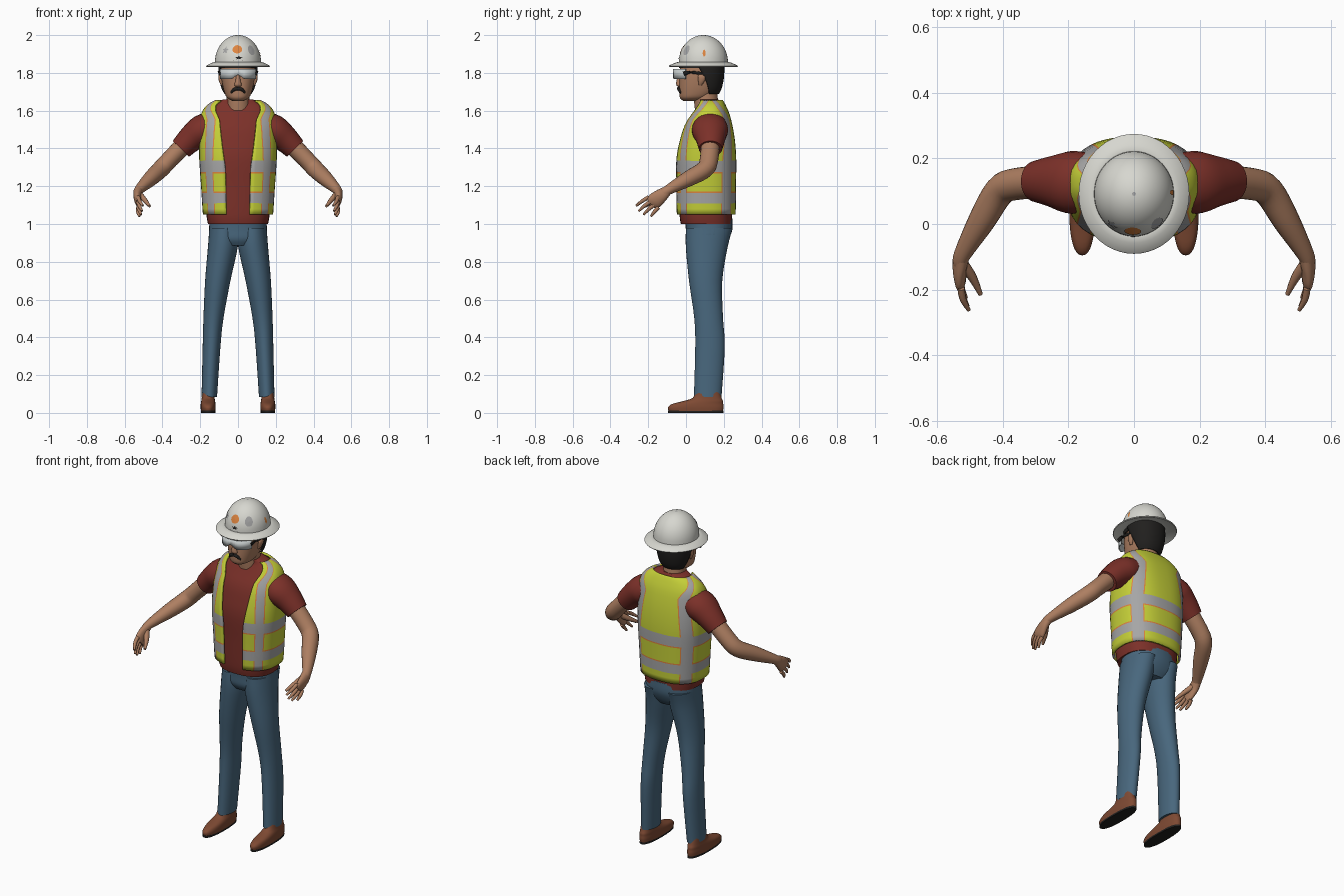
import bpy, bmesh, math
from mathutils import Vector

cube = bpy.data.objects.get("Cube")
if cube:
    bpy.data.objects.remove(cube)


def material(name, r, g, b):
    m = bpy.data.materials.new(name)
    m.use_nodes = True
    m.diffuse_color = (r, g, b, 1)
    m.node_tree.nodes["Principled BSDF"].inputs["Base Color"].default_value = (r, g, b, 1)
    return m


skin = material("skin", .42, .21, .12)
white = material("helmet_white", .68, .68, .63)
yellow = material("safety_yellow", .56, .63, .04)
grey = material("reflective_grey", .38, .38, .38)
orange = material("trim_orange", .72, .23, .05)
red = material("shirt_red", .2, .03, .022)
denim = material("denim_blue", .065, .135, .205)
leather = material("boot_brown", .21, .068, .033)
black = material("hair_black", .015, .014, .013)
lens = material("lens_pale", .58, .62, .62)

FULL = [i * 11.25 for i in range(32)]


def spline(keys, steps=4):
    """Smooth resampling of rows of numbers."""
    out = []
    for i in range(len(keys) - 1):
        a, b, c, d = (keys[min(max(i + k, 0), len(keys) - 1)] for k in (-1, 0, 1, 2))
        for s in range(steps):
            t = s / steps
            out.append([q + .5 * t * (r - p + t * (2*p - 5*q + 4*r - w + t * (3*q - 3*r + w - p)))
                        for p, q, r, w in zip(a, b, c, d)])
    return out + [list(keys[-1])]


def power(v, e):
    return math.copysign(abs(v) ** e, v)


def oval(x, y, z, rx, ry, angles=FULL, n=2):
    """Horizontal superellipse; angle 0 is the front, 90 the left."""
    return [Vector((x + rx * power(math.sin(math.radians(a)), 2 / n),
                    y - ry * power(math.cos(math.radians(a)), 2 / n), z)) for a in angles]


def loft(name, rings, mats, closed=True, mirror=False, thick=0, rule=None, sharp=50):
    bm = bmesh.new()
    rows = [[bm.verts.new(p) for p in ring] for ring in rings]
    n = len(rows[0])
    for i in range(len(rows) - 1):
        for j in range(n if closed else n - 1):
            k = (j + 1) % n
            f = bm.faces.new((rows[i][j], rows[i][k], rows[i + 1][k], rows[i + 1][j]))
            if rule:
                f.material_index = rule(i, j)
    if closed:
        bm.faces.new(rows[0])
        bm.faces.new(rows[-1])
    bmesh.ops.recalc_face_normals(bm, faces=bm.faces)
    me = bpy.data.meshes.new(name)
    bm.to_mesh(me)
    bm.free()
    for m in mats:
        me.materials.append(m)
    for p in me.polygons:
        p.use_smooth = True
    me.set_sharp_from_angle(angle=math.radians(sharp))
    ob = bpy.data.objects.new(name, me)
    bpy.context.collection.objects.link(ob)
    if mirror:
        ob.modifiers.new("Mirror", 'MIRROR')
    if thick:
        s = ob.modifiers.new("Solidify", 'SOLIDIFY')
        s.thickness, s.offset = thick, 0
    return ob


def tube(name, keys, mat, mirror=True, sides=16, steps=4):
    """Tube through rows of x, y, z and two radii."""
    rows = spline(keys, steps)
    pts = [Vector(r[:3]) for r in rows]
    rings = []
    for i, (p, r) in enumerate(zip(pts, rows)):
        t = (pts[min(i + 1, len(pts) - 1)] - pts[max(i - 1, 0)]).normalized()
        u = (Vector((0, 1, 0)) - t * t.y).normalized()
        v = t.cross(u)
        rings.append([p + u * r[3] * math.cos(a) + v * r[4] * math.sin(a)
                      for a in (math.tau * k / sides for k in range(sides))])
    return loft(name, rings, [mat], mirror=mirror)


# Torso sections: z, centre y, half width, half depth
TORSO = spline([(1.0, .108, .172, .148), (1.05, .105, .18, .152), (1.2, .105, .19, .154),
                (1.35, .105, .2, .155), (1.45, .11, .2, .142), (1.52, .115, .198, .125),
                (1.58, .125, .19, .1), (1.62, .128, .165, .08), (1.645, .127, .13, .068),
                (1.66, .118, .09, .066)], 5)


def torso(z, grow=0, angles=FULL):
    for a, b in zip(TORSO, TORSO[1:]):
        if z <= b[0]:
            break
    t = (z - a[0]) / (b[0] - a[0])
    y, rx, ry = (p + t * (q - p) for p, q in zip(a[1:], b[1:]))
    return oval(0, y, z, rx + grow, ry + grow, angles, 2.5)


loft("shirt", [torso(1 + .66 * i / 40, -.013) for i in range(41)], [red])

# Vest: column edges (angle at waist, chest and shoulder, colour) and row heights
Y, G, O = 0, 1, 2
COLS = [(15, 25, 50, Y), (36, 31, 66, O), (38, 33, 68, G), (54, 50, 86, O), (56, 52, 88, Y),
        (116, 128, 94, O), (118, 130, 96, G), (142, 152, 112, O), (144, 154, 114, Y), (180, 180, 180, Y)]
ROWS = [1.05, 1.08, 1.11, 1.165, 1.172, 1.22, 1.268, 1.275, 1.305, 1.335, 1.37, 1.41, 1.45,
        1.49, 1.52, 1.55, 1.575, 1.595, 1.61, 1.625, 1.635, 1.645, 1.652]
col_colour = []
for a, b in zip(COLS, COLS[1:]):
    col_colour += [a[3]] * math.ceil((b[0] - a[0]) / 8)


def vest_angles(z):
    lo, hi = (min(max(v, 0), 1) for v in ((z - 1.3) / .26, (z - 1.56) / .09))
    edge = [a + (b - a) * lo + (c - b) * hi for a, b, c, _ in COLS]
    out = []
    for i in range(len(COLS) - 1):
        k = math.ceil((COLS[i + 1][0] - COLS[i][0]) / 8)
        out += [edge[i] + (edge[i + 1] - edge[i]) * s / k for s in range(k)]
    return out + [180]


def vest_rule(i, j):
    z = (ROWS[i] + ROWS[i + 1]) / 2
    if 1.11 < z < 1.165 or 1.275 < z < 1.335 or col_colour[j] == G:
        return G
    if 1.165 < z < 1.172 or 1.268 < z < 1.275:
        return O
    return col_colour[j]


loft("safety_vest", [torso(z, 0, vest_angles(z)) for z in ROWS], [yellow, grey, orange],
     closed=False, mirror=True, thick=.012, rule=vest_rule)

# Sleeves, arms and hands
tube("sleeve", [(.12, .13, 1.52, .085, .08), (.19, .127, 1.495, .096, .083),
                (.25, .13, 1.45, .078, .071), (.302, .13, 1.398, .062, .06)], red, sides=24)
tube("arm", [(.26, .13, 1.445, .05, .05), (.36, .122, 1.343, .049, .046), (.41, .1, 1.29, .047, .046),
             (.465, .01, 1.238, .042, .04), (.525, -.095, 1.18, .027, .025),
             (.53, -.12, 1.16, .028, .022)], skin, sides=20)
tube("palm", [(.526, -.095, 1.18, .025, .024), (.532, -.13, 1.152, .036, .022),
              (.53, -.165, 1.123, .042, .018), (.526, -.185, 1.106, .034, .011)], skin)
TIPS = [(.504, -.263, 1.097), (.508, -.25, 1.069), (.513, -.225, 1.05), (.522, -.185, 1.04)]
for i, tip in enumerate(TIPS):
    s = i - 1.5
    base = Vector((.528, -.172 + s * .017, 1.115 - s * .018))
    mid = base.lerp(Vector(tip), .5) + Vector((.006, 0, .003))
    tube("finger", [(*base, .011, .011), (*mid, .01, .01), (*tip, .006, .006)], skin, sides=10)
tube("thumb", [(.52, -.125, 1.155, .017, .017), (.492, -.165, 1.125, .014, .013),
               (.468, -.215, 1.094, .007, .007)], skin, sides=10)

# Trousers
loft("trouser_hips", [oval(0, y, z, rx, ry, n=2.3) for z, y, rx, ry in
     spline([(.885, .112, .1, .09), (.92, .114, .15, .112), (.97, .122, .153, .123),
             (1.03, .12, .15, .125)])], [denim])
loft("trouser_leg", [oval(*r) for r in
     ([x, y, z, rx, ry] for z, x, y, rx, ry in spline(
      [(.085, .152, .115, .041, .073), (.35, .14, .127, .047, .078), (.5, .13, .12, .053, .076),
       (.7, .107, .104, .067, .088), (.88, .08, .11, .079, .111), (.98, .076, .124, .076, .124)]))],
     [denim], mirror=True)

# Boots
loft("boot", [oval(.158, y, z, rx, ry, n=2.4) for z, y, rx, ry in spline(
     [(.01, .052, .038, .144), (.03, .052, .04, .147), (.048, .063, .039, .134),
      (.062, .09, .037, .106), (.08, .112, .034, .076), (.12, .118, .032, .06)], 3)],
     [leather], mirror=True)
loft("boot_sole", [oval(.158, .052, z, .038, .146, n=2.4) for z in (0, .012)], [black], mirror=True)

# Head
loft("neck", [oval(0, .112, 1.6, .066, .064), oval(0, .105, 1.66, .061, .064),
              oval(0, .1, 1.73, .06, .06)], [skin])
loft("head", [oval(0, y, z, rx, ry, n=2.3) for z, y, rx, ry in spline(
     [(1.652, .03, .03, .045), (1.668, .045, .058, .077), (1.7, .062, .073, .098),
      (1.75, .073, .085, .109), (1.8, .08, .091, .114), (1.87, .085, .09, .112)])], [skin])
loft("nose", [oval(0, y, z, rx, ry) for z, y, rx, ry in
     spline([(1.725, -.03, .01, .01), (1.735, -.035, .02, .016), (1.755, -.035, .014, .016),
             (1.79, -.03, .009, .012)])], [skin])
tube("ear", [(.084, .075, 1.735, .008, .006), (.09, .08, 1.755, .016, .01),
             (.094, .085, 1.78, .022, .01), (.09, .085, 1.8, .01, .006)], skin)
tube("moustache", [(0, -.039, 1.717, .009, .009), (.02, -.037, 1.712, .009, .009),
                   (.038, -.028, 1.694, .004, .004)], black, sides=10)

# Hair: back shell whose front edge slopes forward with height, and a hairline band
shell = []
for z, y, rx, ry in spline([(1.69, .09, .07, .078), (1.72, .093, .084, .09), (1.77, .097, .094, .097),
                            (1.82, .098, .098, .099), (1.86, .095, .096, .1)]):
    start = 112 - 45 * (z - 1.69) / .17
    shell.append(oval(0, y, z, rx, ry, [start + (360 - 2 * start) * k / 24 for k in range(25)], 2.2))
loft("hair", shell, [black], closed=False, thick=.012)
loft("hairline", [oval(0, .082, z, .096, .119, n=2.3) for z in (1.826, 1.865)], [black])

# Goggles: curved lens with a raised bridge, and side arms
ARC = list(range(-66, 67, 6))
top, bottom = (oval(0, .06, z, .1, .126, ARC, 2.5) for z in (1.82, 1.768))
for p, a in zip(bottom, ARC):
    p.z += .022 * max(0, 1 - abs(a) / 14)
loft("goggle_lens", [bottom, top], [lens], closed=False, thick=.007)
tube("goggle_arm", [(.095, -.012, 1.795, .016, .008), (.1, .02, 1.803, .009, .005),
                    (.098, .085, 1.797, .008, .005)], black, sides=10)

# Hard hat
HY, HZ, RX, RY, RZ = .092, 1.857, .122, .13, .143


def dome(az, z, grow=0):
    k = math.sqrt(max(0, 1 - ((z - HZ) / RZ) ** 2))
    return oval(0, HY, z, RX * k + grow, RY * k + grow, az)


STEP = [i * 7.5 for i in range(48)]
heights = [HZ + RZ * math.sin(math.radians(a)) for a in (0, 8, 16, 24, 32, 40, 48, 56, 64, 71, 78, 84, 89)]
brim = [oval(0, HY, z, r, r + e, STEP) for z, r, e in
        [(1.85, .1, .01), (1.849, .125, .008), (1.832, .166, .014), (1.836, .169, .014),
         (1.84, .166, .014), (1.853, .14, .01), (1.858, .126, .008)]]
loft("hard_hat", brim + [dome(STEP, z) for z in heights], [white], sharp=60)
loft("hat_button", [oval(0, HY, z, .006, .006) for z in (1.995, 2.0)], [grey])


# Hat decals: thin patches wrapped on the dome
def decal(name, az, z, w, h, mat, points=0):
    rings = []
    for s in (.02, 1):
        ring = []
        for k in range(20):
            t = math.tau * k / 20
            q = s * (.7 + .3 * math.cos(points * t) if points else 1)
            ring += dome([az + math.degrees(q * w * math.sin(t) / .11)], z + q * h * math.cos(t), .002)
        rings.append(ring)
    ob = loft(name, rings, [mat])
    bm = bmesh.new()
    bm.from_mesh(ob.data)
    bmesh.ops.delete(bm, geom=[f for f in bm.faces if len(f.verts) > 4 and f.calc_area() > .0001], context='FACES_ONLY')
    bm.to_mesh(ob.data)
    bm.free()


decal("round_decal", -2, 1.925, .026, .022, orange)
decal("star_decal", -37, 1.92, .02, .02, grey, 5)
decal("oval_decal", 40, 1.92, .021, .026, grey)
decal("side_decal", 92, 1.905, .007, .018, orange)
decal("lower_decal", 2, 1.88, .018, .01, black, 5)
